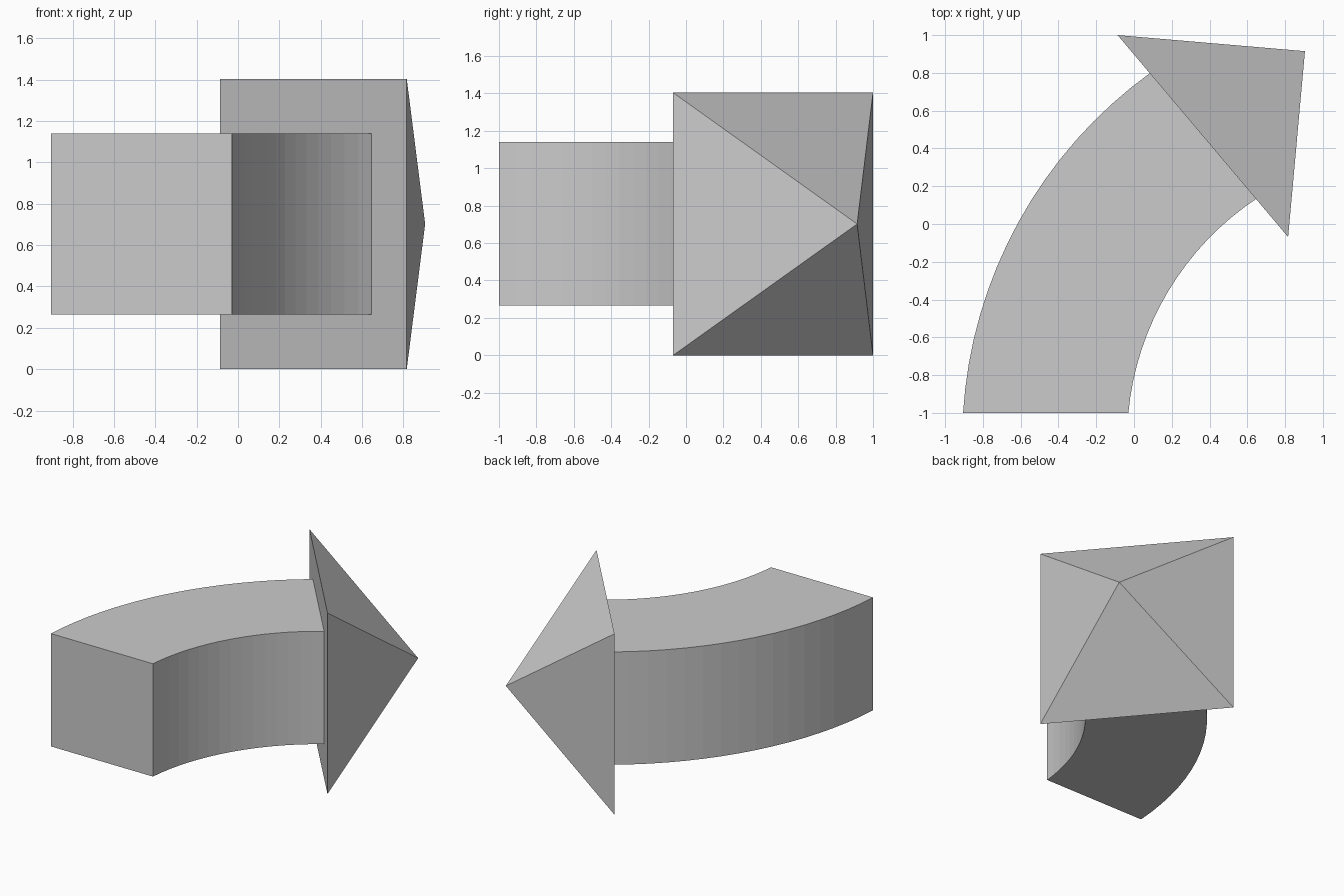
import bpy
import math
from mathutils import Vector

cube = bpy.data.objects.get("Cube")
if cube:
    bpy.data.objects.remove(cube, do_unlink=True)

# Plain grey for the whole arrow
grey = bpy.data.materials.new("light grey")
grey.use_nodes = True
colour = (0.6, 0.6, 0.6, 1)
grey.diffuse_color = colour
grey.node_tree.nodes["Principled BSDF"].inputs["Base Color"].default_value = colour


def add_mesh(name, verts, faces):
    mesh = bpy.data.meshes.new(name)
    mesh.from_pydata(verts, [], faces)
    mesh.materials.append(grey)
    obj = bpy.data.objects.new(name, mesh)
    bpy.context.collection.objects.link(obj)
    return obj


def arc(centre, start, end, steps):
    """Points on a circle about centre, swept clockwise from start to end."""
    a, b = start - centre, end - centre
    a0, a1 = math.atan2(a.y, a.x) % math.tau, math.atan2(b.y, b.x)
    r0, r1 = a.length, b.length
    points = []
    for i in range(steps + 1):
        t = i / steps
        angle, r = a0 + (a1 - a0) * t, r0 + (r1 - r0) * t
        points.append(centre + r * Vector((math.cos(angle), math.sin(angle))))
    return points


# Curved shaft: plan outline between two concentric arcs, extruded upward
STEPS = 16
centre = Vector((1.495, -1.15))
outer = arc(centre, Vector((-0.905, -1)), Vector((0.09, 0.803)), STEPS)
inner = arc(centre, Vector((-0.03, -1)), Vector((0.653, 0.137)), STEPS)
outline = inner + outer[::-1]
n = len(outline)
verts = [(p.x, p.y, z) for z in (0.265, 1.14) for p in outline]
faces = [tuple(range(n))[::-1], tuple(range(n, 2 * n))]
faces += [(i, (i + 1) % n, n + (i + 1) % n, n + i) for i in range(n)]
add_mesh("curved_shaft", verts, faces)

# Arrow head: square pyramid lying on its side
left, right, top = (-0.087, 1.0), (0.816, -0.069), 1.404
base = [(*left, 0), (*right, 0), (*right, top), (*left, top)]
tip = (0.905, 0.915, top / 2)
sides = [(i, (i + 1) % 4, 4) for i in range(4)]
add_mesh("arrow_head", base + [tip], [(3, 2, 1, 0)] + sides)

# Make every face point outward
import bmesh
for name in ("curved_shaft", "arrow_head"):
    mesh = bpy.data.objects[name].data
    bm = bmesh.new()
    bm.from_mesh(mesh)
    bmesh.ops.recalc_face_normals(bm, faces=bm.faces)
    bm.to_mesh(mesh)
    bm.free()
